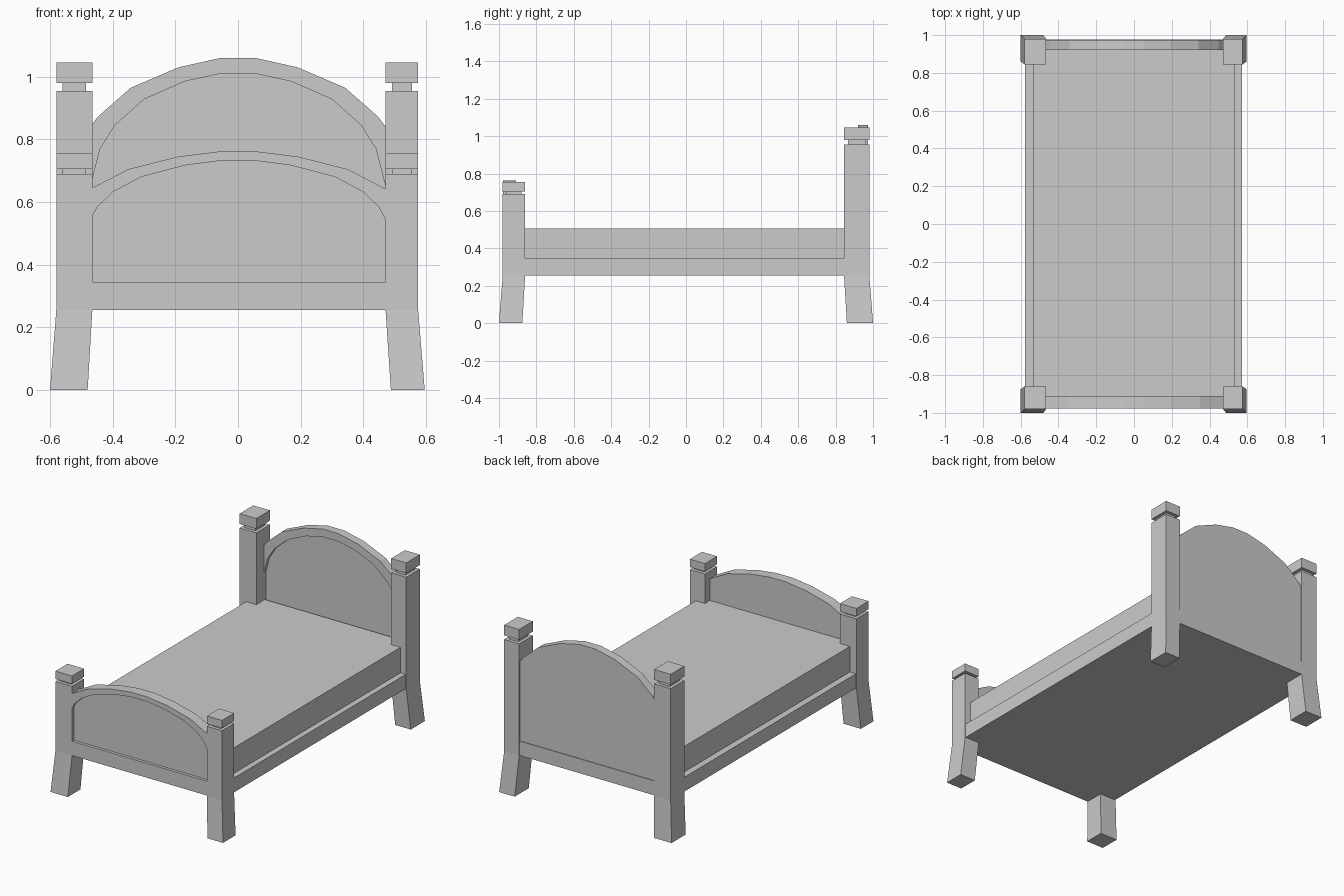
import bpy, bmesh

if "Cube" in bpy.data.objects:
    bpy.data.objects.remove(bpy.data.objects["Cube"])


def make(name, verts, faces):
    mesh = bpy.data.meshes.new(name)
    mesh.from_pydata(verts, [], faces)
    bm = bmesh.new()
    bm.from_mesh(mesh)
    bmesh.ops.recalc_face_normals(bm, faces=bm.faces)
    bm.to_mesh(mesh)
    bm.free()
    ob = bpy.data.objects.new(name, mesh)
    bpy.context.collection.objects.link(ob)
    return ob


def frustum(name, low, high, z0, z1):
    """Four-sided block; low and high are (x0, x1, y0, y1)."""
    verts = []
    for (x0, x1, y0, y1), z in ((low, z0), (high, z1)):
        verts += [(x0, y0, z), (x1, y0, z), (x1, y1, z), (x0, y1, z)]
    faces = [(0, 1, 2, 3), (4, 5, 6, 7)]
    faces += [(i, (i + 1) % 4, (i + 1) % 4 + 4, i + 4) for i in range(4)]
    return make(name, verts, faces)


def box(name, rect, z0, z1):
    return frustum(name, rect, rect, z0, z1)


def shrink(rect, d):
    return (rect[0] + d, rect[1] - d, rect[2] + d, rect[3] - d)


def extrude_profile(name, profile, y0, y1):
    n = len(profile)
    verts = [(x, y, z) for y in (y0, y1) for x, z in profile]
    faces = [tuple(range(n)), tuple(range(n, 2 * n))]
    faces += [(i, (i + 1) % n, (i + 1) % n + n, i + n) for i in range(n)]
    return make(name, verts, faces)


def mirrored(half):
    """Right half of an arch, top to bottom, made into a full arch."""
    return [(-x, z) for x, z in reversed(half)] + half


# Base frame and mattress
box("bed_base", (-0.576, 0.571, -0.978, 0.978), 0.255, 0.345)
box("mattress", (-0.535, 0.535, -0.92, 0.93), 0.34, 0.505)

# Posts with flared legs, necks and square caps
sides = {"left": ((-0.58, -0.465), (-0.60, -0.48)),
         "right": ((0.471, 0.575), (0.488, 0.596))}
ends = {"foot": ((-0.98, -0.86), (-1.0, -0.875), (0.69, 0.705, 0.755)),
        "head": ((0.845, 0.98), (0.86, 1.0), (0.955, 0.98, 1.045))}
for side, (px, lx) in sides.items():
    for end, (py, ly, (z_post, z_neck, z_cap)) in ends.items():
        tag = f"{end}_{side}"
        rect = px + py
        frustum("leg_" + tag, lx + ly, rect, 0.0, 0.255)
        box("post_" + tag, rect, 0.255, z_post)
        box("neck_" + tag, shrink(rect, 0.02), z_post, z_neck)
        box("cap_" + tag, rect, z_neck, z_cap)

# Arched boards: a recessed panel behind a proud rim
head_outer = [(0.056, 1.06), (0.19, 1.03), (0.342, 0.965), (0.448, 0.872), (0.475, 0.835)]
head_inner = [(0.056, 1.01), (0.17, 0.985), (0.30, 0.928), (0.393, 0.845),
              (0.44, 0.77), (0.475, 0.635)]
foot_outer = [(0.056, 0.762), (0.192, 0.745), (0.35, 0.705), (0.475, 0.64)]
foot_inner = [(0.056, 0.732), (0.17, 0.717), (0.31, 0.68), (0.40, 0.632),
              (0.45, 0.583), (0.475, 0.535)]
boards = (("headboard", head_outer, head_inner, 0.92, 0.94, 0.974),
          ("footboard", foot_outer, foot_inner, -0.978, -0.96, -0.91))
for name, outer, inner, y_rim, y_panel, y_back in boards:
    top = mirrored(outer)
    extrude_profile(name + "_panel", top + [(0.475, 0.34), (-0.475, 0.34)], y_panel, y_back)
    extrude_profile(name + "_rim", top + mirrored(inner)[::-1], y_rim, y_panel)
